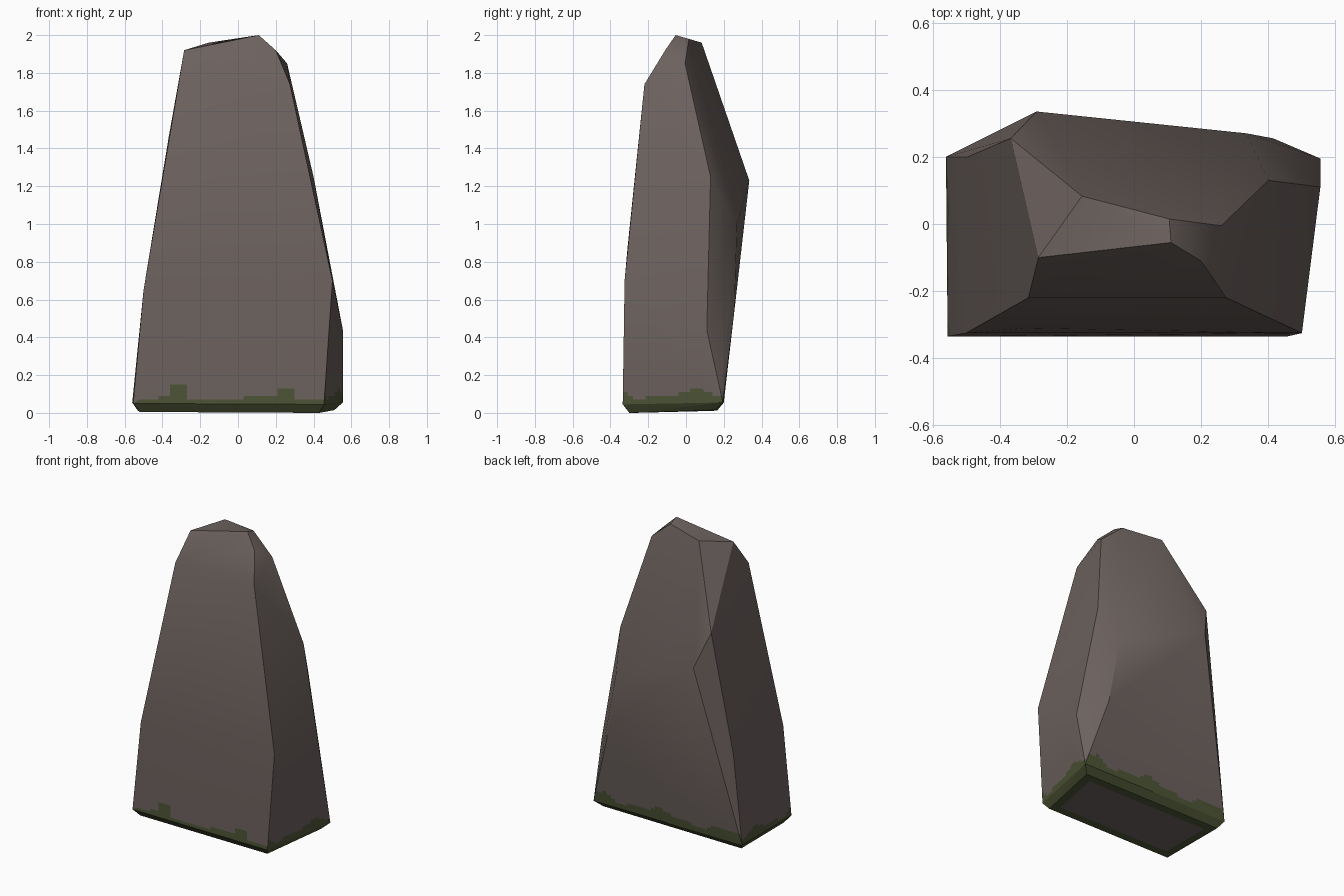
import bpy, bmesh, math
from mathutils import Vector

if "Cube" in bpy.data.objects:
    bpy.data.objects.remove(bpy.data.objects["Cube"])


def material(name, rgb):
    m = bpy.data.materials.new(name)
    m.diffuse_color = (*rgb, 1)
    m.use_nodes = True
    m.node_tree.nodes["Principled BSDF"].inputs["Base Color"].default_value = m.diffuse_color
    return m


# Corner points of the chiselled boulder, from base to peak
base = [(-.52, -.30, .005), (.43, -.30, 0), (.51, .155, .015), (-.53, .165, .012)]
rim = [(-.555, -.335, .05), (.455, -.335, .045), (.555, .195, .055), (-.56, .2, .055)]
middle = [(-.50, -.325, .65), (.50, -.325, .70), (.555, .11, .44), (.415, .255, .53),
          (-.495, .2, .65), (-.325, -.31, .87), (.335, .27, 1.0), (.40, .13, 1.25),
          (-.29, .335, 1.23), (-.367, .255, 1.46)]
peak = [(-.315, -.22, 1.74), (.275, -.22, 1.74), (.26, -.005, 1.85), (.20, -.11, 1.92),
        (-.285, -.10, 1.92), (-.155, .083, 1.96), (.105, .015, 1.98), (.11, -.055, 2.0)]

bm = bmesh.new()
for p in base + rim + middle + peak:
    bm.verts.new(p)
hull = bmesh.ops.convex_hull(bm, input=bm.verts[:])
loose = [v for v in bm.verts if not v.link_faces]
bmesh.ops.delete(bm, geom=loose, context='VERTS')
bmesh.ops.recalc_face_normals(bm, faces=bm.faces[:])

# Underside: inset to leave a mossy margin
under = [f for f in bm.faces if f.normal.z < -.95]
bmesh.ops.inset_region(bm, faces=under, thickness=.055, use_even_offset=True)
plain_under = set(under)
for f in bm.faces:
    f.material_index = 0
    f.smooth = True
for f in bm.faces:
    if f.normal.z < -.3 and f not in plain_under:
        f.material_index = 1

# Slice the lowest strip of the sides into small cells for the moss edge
TOP = .18


def cut(co, no, whole=False):
    faces = [f for f in bm.faces if whole or (
        f.normal.z > -.3 and all(.04 < v.co.z < TOP + .001 for v in f.verts))]
    geom = set(faces)
    for f in faces:
        geom.update(f.edges)
        geom.update(f.verts)
    bmesh.ops.bisect_plane(bm, geom=list(geom), dist=1e-5, plane_co=co, plane_no=no)


cut((0, 0, TOP), (0, 0, 1), True)
for i in range(5):
    cut((0, 0, .07 + .02 * i), (0, 0, 1))
for i in range(37):
    cut((-.54 + .03 * i, 0, 0), (1, 0, 0))
for i in range(17):
    cut((0, -.31 + .03 * i, 0), (0, 1, 0))


# Moss height along each side
def moss_height(c, n):
    if n.y < -.7:
        x = c.x
        if -.36 < x < -.28:
            return .16
        if -.41 < x < -.26:
            return .085
        if .15 < x < .31:
            return .14 if x > .2 else .10
        if .03 < x < .16:
            return .10
        return .062
    u = c.x if n.y > .7 else c.y
    lift = .115 if n.y > .7 else .10
    return lift + .02 * math.sin(13 * u + 1) + .012 * math.sin(31 * u)


bm.normal_update()
for f in bm.faces:
    if all(.04 < v.co.z < TOP + .001 for v in f.verts) and f.normal.z > -.3:
        c = f.calc_center_median()
        f.material_index = 1 if c.z < moss_height(c, f.normal) else 0

mesh = bpy.data.meshes.new("standing_rock")
bm.to_mesh(mesh)
bm.free()
mesh.materials.append(material("warm grey stone", (.15, .121, .112)))
mesh.materials.append(material("moss green", (.075, .09, .036)))
rock = bpy.data.objects.new("standing_rock", mesh)
bpy.context.collection.objects.link(rock)

# Soft facets with crisp main edges
bpy.context.view_layer.objects.active = rock
rock.select_set(True)
bpy.ops.object.shade_smooth_by_angle(angle=math.radians(30))
